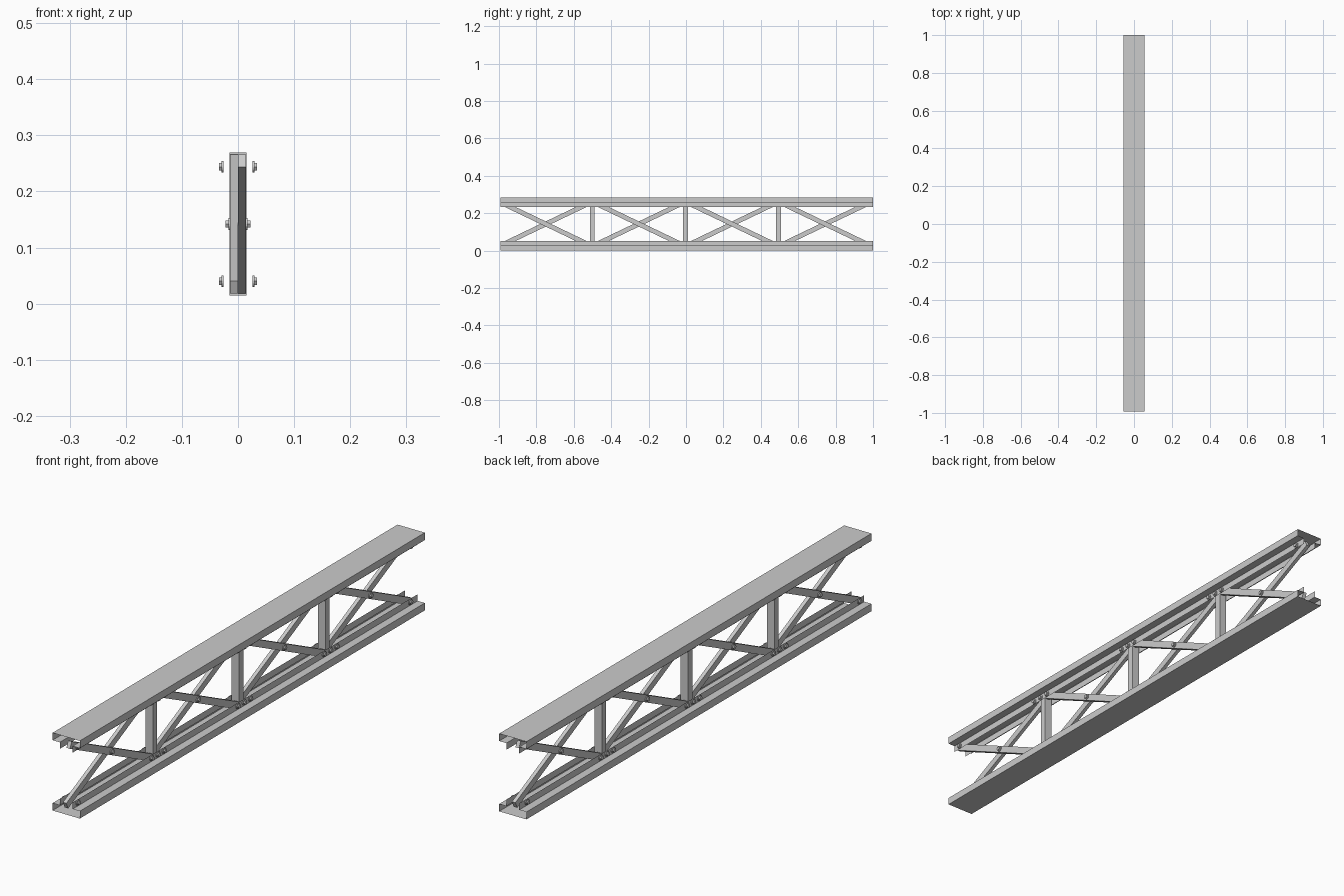
import bpy, bmesh, math
from mathutils import Matrix, Vector

if "Cube" in bpy.data.objects:
    bpy.data.objects.remove(bpy.data.objects["Cube"])

H = 0.284                   # overall height
Z0, Z1 = 0.040, H - 0.040   # bolt lines
MID = H / 2
PITCH = 0.498
CENTRES = [-0.75 + PITCH * i for i in range(4)]
REACH = 0.213               # bolt offset from panel centre
POSTS = [c + PITCH / 2 for c in CENTRES[:3]]
LEG = 0.026                 # chord leg offset in x


def make(name, bm):
    me = bpy.data.meshes.new(name)
    bm.to_mesh(me)
    bm.free()
    ob = bpy.data.objects.new(name, me)
    bpy.context.collection.objects.link(ob)
    return ob


def box(name, size, loc, rot_x=0.0):
    bm = bmesh.new()
    bmesh.ops.create_cube(bm, size=1)
    m = Matrix.Translation(loc) @ Matrix.Rotation(rot_x, 4, 'X') @ Matrix.Diagonal((*size, 1))
    bmesh.ops.transform(bm, matrix=m, verts=bm.verts)
    return make(name, bm)


def chord(name, flip):
    # thin folded sheet: wide plate, side lips, inward flanges, bolting legs
    half = [(0.055, 0), (0.055, 0.027), (LEG, 0.027), (LEG, 0.051)]
    prof = [(-x, z) for x, z in reversed(half)] + half
    bm = bmesh.new()
    rows = [[bm.verts.new((x, y, H - z if flip else z)) for x, z in prof]
            for y in (-0.992, 1.0)]
    for i in range(len(prof) - 1):
        f = [rows[0][i], rows[0][i + 1], rows[1][i + 1], rows[1][i]]
        bm.faces.new(f if flip else f[::-1])
    bmesh.ops.recalc_face_normals(bm, faces=bm.faces)
    plate = max(bm.faces, key=lambda f: f.calc_area())
    if plate.normal.z * (1 if flip else -1) < 0:
        bmesh.ops.reverse_faces(bm, faces=bm.faces)
    return make(name, bm)


def bolts(name, points, x):
    # round washer plus hexagonal head on both sides
    bm = bmesh.new()
    for side in (1, -1):
        for y, z in points:
            for r, start, depth, seg in ((0.0105, 0, 0.003, 20), (0.0075, 0.003, 0.005, 6)):
                m = (Matrix.Translation((side * (x + start + depth / 2), y, z))
                     @ Matrix.Rotation(math.pi / 2, 4, 'Y'))
                bmesh.ops.create_cone(bm, cap_ends=True, segments=seg, radius1=r,
                                      radius2=r, depth=depth, matrix=m)
    return make(name, bm)


# chords
chord("bottom_chord", False)
chord("top_chord", True)

# upright posts
for i, y in enumerate(POSTS):
    box(f"post_{i + 1}", (0.030, 0.025, 0.254), (0, y, MID))

# crossed braces, one on each side of the centre plane
run = Vector((REACH, Z1 - MID))
angle = math.atan2(run.y, run.x)
length = 2 * (run.length + 0.025)
for i, c in enumerate(CENTRES):
    box(f"rising_brace_{i + 1}", (0.014, length, 0.025), (-0.0072, c, MID), angle)
    box(f"falling_brace_{i + 1}", (0.014, length, 0.025), (0.0072, c, MID), -angle)

# bolts through chord legs, and at the brace crossings
ys = [c + s * REACH for c in CENTRES for s in (-1, 1)] + POSTS
bolts("chord_bolts", [(y, z) for y in ys for z in (Z0, Z1)], LEG)
bolts("crossing_bolts", [(c, MID) for c in CENTRES], 0.0142)
